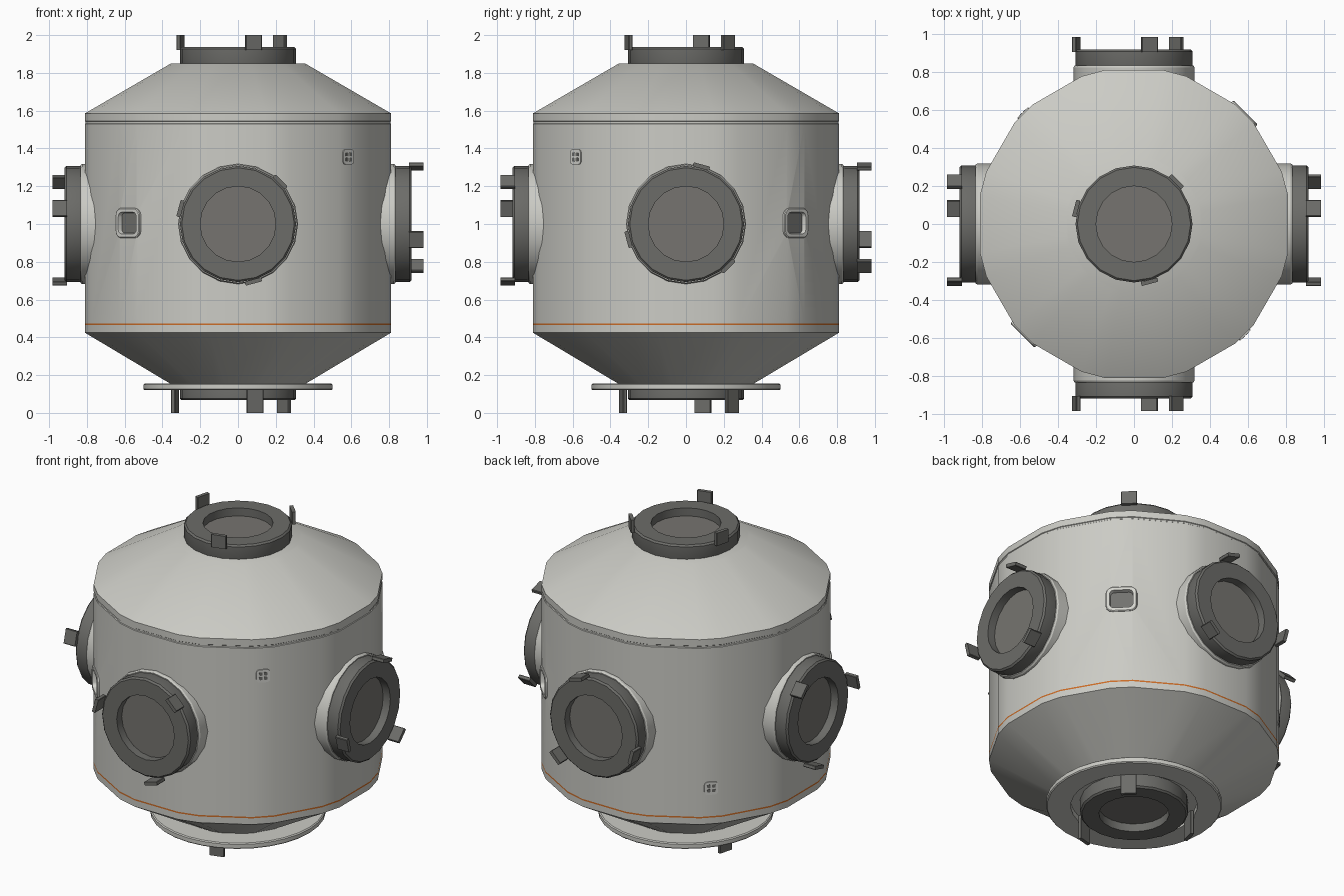
import bpy, bmesh
from math import sin, cos, pi, radians
from mathutils import Matrix, Vector

cube = bpy.data.objects.get("Cube")
if cube:
    bpy.data.objects.remove(cube, do_unlink=True)


def material(name, rgb):
    m = bpy.data.materials.new(name)
    m.use_nodes = True
    m.diffuse_color = (*rgb, 1)
    bsdf = m.node_tree.nodes["Principled BSDF"]
    bsdf.inputs["Base Color"].default_value = (*rgb, 1)
    bsdf.inputs["Roughness"].default_value = 0.7
    return m


HULL = material("hull_grey", (0.60, 0.60, 0.56))
STRIPE = material("stripe_orange", (0.60, 0.15, 0.02))
RING = material("ring_dark_grey", (0.15, 0.15, 0.14))
HATCH = material("hatch_grey", (0.18, 0.175, 0.16))
FRAME = material("frame_light_grey", (0.66, 0.66, 0.62))
PANE = material("pane_grey", (0.17, 0.17, 0.16))


# Cross-sections
def circle(r, z, n=20):
    return [Vector((r * cos(2 * pi * i / n), r * sin(2 * pi * i / n), z)) for i in range(n)]


def hull_ring(r, z):
    """Twelve-sided outline with each corner chamfered."""
    angles = [radians(15 + 30 * i + s) for i in range(12) for s in (-4.5, 4.5)]
    return [Vector((r * cos(a), r * sin(a), z)) for a in angles]


def rounded_rect(w, h, c, z, steps=3):
    points = []
    for q, (sx, sy) in enumerate(((1, 1), (-1, 1), (-1, -1), (1, -1))):
        for i in range(steps + 1):
            a = (q + i / steps) * pi / 2
            points.append(Vector((sx * (w / 2 - c) + c * cos(a), sy * (h / 2 - c) + c * sin(a), z)))
    return points


def facing(out, up):
    """Rotation whose local z points outward and local y points up."""
    out, up = Vector(out), Vector(up)
    return Matrix((up.cross(out), up, out)).transposed().to_4x4()


def loft(name, rings, mats, matrix=Matrix(), cap=(True, True), loop=False, rule=None, smooth=True):
    """Skin a list of matching rings, optionally capped or joined end to start."""
    bm = bmesh.new()
    rows = [[bm.verts.new(p) for p in ring] for ring in rings]
    n = len(rows[0])
    pairs = list(zip(rows, rows[1:])) + ([(rows[-1], rows[0])] if loop else [])
    for a, b in pairs:
        for i in range(n):
            j = (i + 1) % n
            bm.faces.new((a[i], a[j], b[j], b[i]))
    if cap[0] and not loop:
        bm.faces.new(rows[0][::-1])
    if cap[1] and not loop:
        bm.faces.new(rows[-1])
    bmesh.ops.recalc_face_normals(bm, faces=bm.faces)
    if rule:
        for f in bm.faces:
            f.material_index = rule(f)
    mesh = bpy.data.meshes.new(name)
    bm.to_mesh(mesh)
    bm.free()
    for m in mats:
        mesh.materials.append(m)
    ob = bpy.data.objects.new(name, mesh)
    bpy.context.collection.objects.link(ob)
    ob.matrix_world = matrix
    if smooth:
        shade(ob)
    return ob


def select(ob):
    bpy.ops.object.select_all(action="DESELECT")
    ob.select_set(True)
    bpy.context.view_layer.objects.active = ob


def shade(ob):
    select(ob)
    bpy.ops.object.shade_smooth_by_angle(angle=radians(30))


# Hull with a seam groove near the top and a painted stripe near the bottom
R = 0.825
profile = [(0.365, 0.155), (R, 0.425), (R, 0.464), (R, 0.473), (R, 1.53), (R - 0.004, 1.533),
           (R - 0.004, 1.542), (R, 1.545), (R, 1.585), (0.361, 1.85)]
hull = loft("hull", [hull_ring(r, z) for r, z in profile], [HULL, STRIPE], smooth=False,
            rule=lambda f: int(0.464 < f.calc_center_median().z < 0.473))

# Recessed windows on two opposite corners
for side, azimuth in (("front_right", 225), ("back_left", 45)):
    a = radians(azimuth)
    out = Vector((cos(a), sin(a), 0))
    place = Matrix.Translation((0, 0, 1.005)) @ facing(out, (0, 0, 1))
    cutter = loft("window_cutter", [rounded_rect(0.15, 0.13, 0.03, z) for z in (0.797, 0.9)],
                  [HULL], place, smooth=False)
    cutter.hide_render = True
    select(hull)
    mod = hull.modifiers.new("window_pocket", "BOOLEAN")
    mod.operation, mod.object = "DIFFERENCE", cutter
    bpy.ops.object.modifier_apply(modifier=mod.name)
    bpy.data.objects.remove(cutter, do_unlink=True)
    loft(side + "_window_frame",
         [rounded_rect(0.18, 0.16, 0.04, 0.80), rounded_rect(0.18, 0.16, 0.04, 0.826),
          rounded_rect(0.17, 0.15, 0.035, 0.83), rounded_rect(0.135, 0.115, 0.025, 0.83),
          rounded_rect(0.125, 0.105, 0.02, 0.80)],
         [FRAME], place, loop=True)
    loft(side + "_window_pane", [rounded_rect(0.13, 0.11, 0.02, z) for z in (0.798, 0.806)],
         [PANE], place)
shade(hull)

# Small four-socket panels on the other two corners
for side, azimuth, height in (("front_left", 315, 1.355), ("back_right", 135, 0.65)):
    a = radians(azimuth)
    place = Matrix.Translation((0, 0, height)) @ facing((cos(a), sin(a), 0), (0, 0, 1))
    loft(side + "_socket_panel", [rounded_rect(0.08, 0.08, 0.02, z) for z in (0.81, 0.829)],
         [FRAME], place)
    for i in (-1, 1):
        for j in (-1, 1):
            loft(side + "_socket", [rounded_rect(0.02, 0.02, 0.006, z) for z in (0.826, 0.831)],
                 [RING], place @ Matrix.Translation((0.014 * i, 0.014 * j, 0)))


# Docking port: dark ring with sunken hatch and three guide tabs
def port(name, out, up, turn, base, face, tip, tab_start, tab_radius=0.315):
    place = Matrix.Translation((0, 0, 1)) @ facing(out, up)
    shape = [(0.305, base), (0.308, base + 0.01), (0.308, face - 0.01), (0.298, face),
             (0.2, face), (0.2, face - 0.05)]
    loft(name + "_ring", [circle(r, z) for r, z in shape], [RING, HATCH], place,
         rule=lambda f: int(len(f.verts) > 4 and f.calc_center_median().z > face - 0.055))
    for k in range(3):
        spin = Matrix.Rotation(radians(turn + 120 * k), 4, "Z")
        loft(name + "_guide_tab",
             [rounded_rect(0.022, 0.09, 0.003, z, 1) for z in (tab_start, tip)],
             [RING], place @ spin @ Matrix.Translation((tab_radius, 0, 0)))


UP = (0, 0, 1)
sides = (("front", (0, -1, 0), 45), ("left", (1, 0, 0), 75),
         ("back", (0, 1, 0), 105), ("right", (-1, 0, 0), 15))
for name, out, turn in sides:
    port(name + "_port", out, UP, turn, 0.83, 0.918, 0.983, 0.905)
    loft(name + "_port_collar", [circle(0.318, 0.70), circle(0.318, 0.825), circle(0.312, 0.835)],
         [HULL], Matrix.Translation((0, 0, 1)) @ facing(out, UP))
port("top_port", (0, 0, 1), (0, 1, 0), 45, 0.845, 0.937, 1.0, 0.92)
port("bottom_port", (0, 0, -1), (0, 1, 0), 15, 0.84, 0.933, 1.0, 0.85, 0.345)

# Flat flange around the bottom port
flange = [(0.36, 0.12), (0.494, 0.12), (0.5, 0.126), (0.5, 0.15), (0.494, 0.156), (0.36, 0.156)]
loft("bottom_flange", [circle(r, z, 32) for r, z in flange], [HULL], loop=True)
